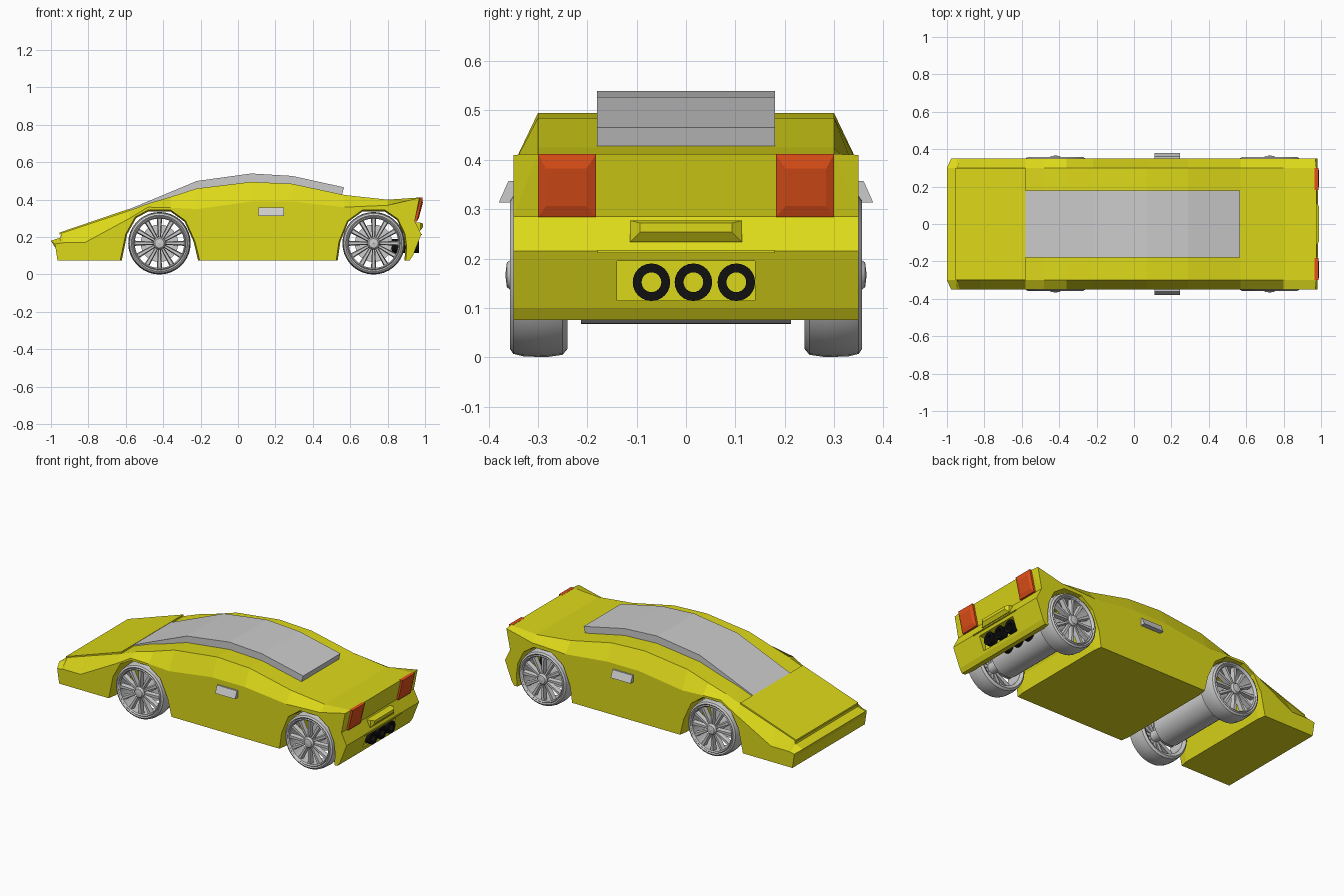
import bpy, bmesh
from math import sin, cos, pi

if "Cube" in bpy.data.objects:
    bpy.data.objects.remove(bpy.data.objects["Cube"])


def material(name, rgb):
    m = bpy.data.materials.new(name)
    m.diffuse_color = (*rgb, 1)
    m.use_nodes = True
    m.node_tree.nodes["Principled BSDF"].inputs["Base Color"].default_value = m.diffuse_color
    return m


YELLOW = material("yellow_paint", (0.72, 0.69, 0.01))
RED = material("red_lamp", (0.75, 0.08, 0.01))
BLACK = material("black_pipe", (0.005, 0.005, 0.005))


def finish(name, bm, mat=None, smooth=False):
    bmesh.ops.remove_doubles(bm, verts=bm.verts, dist=1e-5)
    bmesh.ops.recalc_face_normals(bm, faces=bm.faces)
    me = bpy.data.meshes.new(name)
    bm.to_mesh(me)
    bm.free()
    ob = bpy.data.objects.new(name, me)
    bpy.context.collection.objects.link(ob)
    if mat:
        me.materials.append(mat)
    if smooth:
        bpy.ops.object.select_all(action='DESELECT')
        ob.select_set(True)
        bpy.context.view_layer.objects.active = ob
        bpy.ops.object.shade_smooth_by_angle(angle=0.6)
    return ob


def skin(bm, loops):
    """Join a row of point loops and cap both ends."""
    rings = [[bm.verts.new(p) for p in loop] for loop in loops]
    n = len(rings[0])
    for a, b in zip(rings, rings[1:]):
        for i in range(n):
            j = (i + 1) % n
            bm.faces.new((a[i], a[j], b[j], b[i]))
    bm.faces.new(rings[0])
    bm.faces.new(rings[-1])


def solid(name, loops, mat=None):
    bm = bmesh.new()
    skin(bm, loops)
    return finish(name, bm, mat)


def rect(x, y0, y1, z0, z1, lean=0.0):
    return [(x, y0, z0), (x, y1, z0), (x + lean, y1, z1), (x + lean, y0, z1)]


def lathe(bm, profile, cx, cz, side, n=36):
    """Closed (radius, y) profile turned about a wheel axis."""
    rings = [[bm.verts.new((cx + r * cos(2 * pi * k / n), side * y, cz + r * sin(2 * pi * k / n)))
              for r, y in profile] for k in range(n)]
    m = len(profile)
    for k in range(n):
        a, b = rings[k], rings[(k + 1) % n]
        for i in range(m):
            j = (i + 1) % m
            bm.faces.new((a[i], a[j], b[j], b[i]))


# Body: side outline, each point as inner edge (x, z, y) and outer edge (x, z)
WHEELS = {"front": -0.42, "rear": 0.725}
AXLE_Z = 0.167
ARCH = {"front": [(-.21, -.092), (-.18, .05), (-.13, .14), (-.06, .178), (.06, .178),
                  (.14, .12), (.19, .01), (.215, -.092)],
        "rear": [(-.2, -.092), (-.185, .01), (-.14, .12), (-.06, .178), (.06, .178),
                 (.13, .13), (.168, .05), (.177, -.02), (.172, -.092)]}
W = 0.35
outline = [(-.945, .22, .3, -.93, .17), (-.82, .262, .3, -.82, .17), (-.58, .342, .3, -.58, .3),
           (-.48, .38, .3, -.48, .36), (-.36, .415, .3, -.36, .357), (-.22, .46, .3, -.22, .35),
           (.07, .495, .3, .07, .39), (.29, .485, .3, .29, .39), (.57, .425, .3, .57, .36),
           (.8, .4, .3, .8, .37), (.975, .412, .3, .97, .41)]
outline += [(x, z, W, x, z) for x, z in ((.945, .285), (.98, .215), (.935, .1), (.918, .075))]
for part in ("rear", "front"):
    for dx, dz in reversed(ARCH[part]):
        x, z = WHEELS[part] + dx, AXLE_Z + dz
        flat = dz < -.09
        outline.append((WHEELS[part] + dx * .96, .075 if flat else AXLE_Z + dz * .96, .3,
                        x, .075 if flat else z))
outline += [(-.965, .075, W, -.965, .075), (-.975, .14, W, -.975, .14),
            (-1, .18, .3, -.978, .163), (-.95, .197, .3, -.95, .168)]
loops = [[(p[3], -W, p[4]) for p in outline], [(p[0], -p[2], p[1]) for p in outline],
         [(p[0], p[2], p[1]) for p in outline], [(p[3], W, p[4]) for p in outline]]
bm = bmesh.new()
skin(bm, loops)
bmesh.ops.remove_doubles(bm, verts=bm.verts, dist=1e-5)
bmesh.ops.dissolve_degenerate(bm, edges=bm.edges, dist=1e-5)
body = finish("body", bm, YELLOW)

# Exhaust recess in the rear wall
cutter = solid("recess_cutter", [rect(.93, -.14, .14, .115, .195), rect(1.05, -.14, .14, .115, .195)])
cutter.hide_render = True
cutter.hide_viewport = True
cut = body.modifiers.new("recess", 'BOOLEAN')
cut.operation = 'DIFFERENCE'
cut.solver = 'EXACT'
cut.object = cutter

# Hood panel and glass canopy
hood = [(-.955, .213), (-.955, .224), (-.58, .352), (-.58, .335)]
solid("hood", [[(x, s * .3, z) for x, z in hood] for s in (-1, 1)], YELLOW)
glass = [(-.58, .35), (-.22, .5), (.07, .54), (.29, .527), (.567, .466),
         (.555, .425), (.29, .48), (.07, .49), (-.22, .455), (-.57, .34)]
solid("glass_canopy", [[(x, s * .18, z) for x, z in glass] for s in (-1, 1)])

# Tail lamps, number plate holder and door handles
for s, side in ((-1, "right"), (1, "left")):
    solid(side + "_tail_lamp", [rect(.935, s * .182, s * .3, .284, .412, .03),
                                rect(.957, s * .182, s * .3, .284, .412, .03),
                                rect(.968, s * .202, s * .284, .306, .382, .02)], RED)
    handle = [(.335, .357), (.36, .357), (.379, .314), (.335, .314)]
    solid(side + "_door_handle", [[(x, s * y, z) for y, z in handle] for x in (.11, .245)])
solid("plate_holder", [rect(.945, -.113, .113, .234, .277), rect(.975, -.113, .113, .234, .277),
                       rect(.99, -.093, .093, .254, .272)], YELLOW)
solid("trunk_lip", [rect(.955, -.18, .18, .211, .217), rect(.984, -.18, .18, .211, .217)], YELLOW)

# Exhaust pipes
for i, y in enumerate((-.07, .015, .102)):
    bm = bmesh.new()
    lathe(bm, [(.038, .82), (.038, .967), (.02, .967), (.02, .82)], 0, 0, 1, 24)
    for v in bm.verts:
        v.co = (v.co.y, y + v.co.x, .152 + v.co.z)
    finish("exhaust_pipe_%d" % (i + 1), bm, BLACK, True)

# Wheels: tyre, spokes and hub, plus axles
TYRE = [(.132, .25), (.15, .24), (.162, .25), (.167, .285), (.165, .33), (.16, .35),
        (.15, .357), (.143, .352), (.138, .357), (.132, .35)]
HUB = [(.001, .21), (.03, .21), (.033, .352), (.025, .363), (.001, .366)]
AXLE = [(.001, -.213), (.1, -.213), (.1, .213), (.001, .213)]
for part, cx in WHEELS.items():
    bm = bmesh.new()
    lathe(bm, AXLE, cx, AXLE_Z, 1)
    finish(part + "_axle", bm, None, True)
    for s, side in ((-1, "right"), (1, "left")):
        bm = bmesh.new()
        lathe(bm, TYRE, cx, AXLE_Z, s)
        finish("%s_%s_tyre" % (part, side), bm, None, True)
        bm = bmesh.new()
        lathe(bm, HUB, cx, AXLE_Z, s)
        for k in range(12):
            c, d = cos(k * pi / 6), sin(k * pi / 6)
            skin(bm, [[(cx + r * c - t * d, s * y, AXLE_Z + r * d + t * c)
                       for t, y in ((-w, .325), (w, .325), (w * .6, .35), (-w * .6, .35))]
                      for r, w in ((.025, .008), (.136, .014))])
        finish("%s_%s_rim" % (part, side), bm, None, True)
